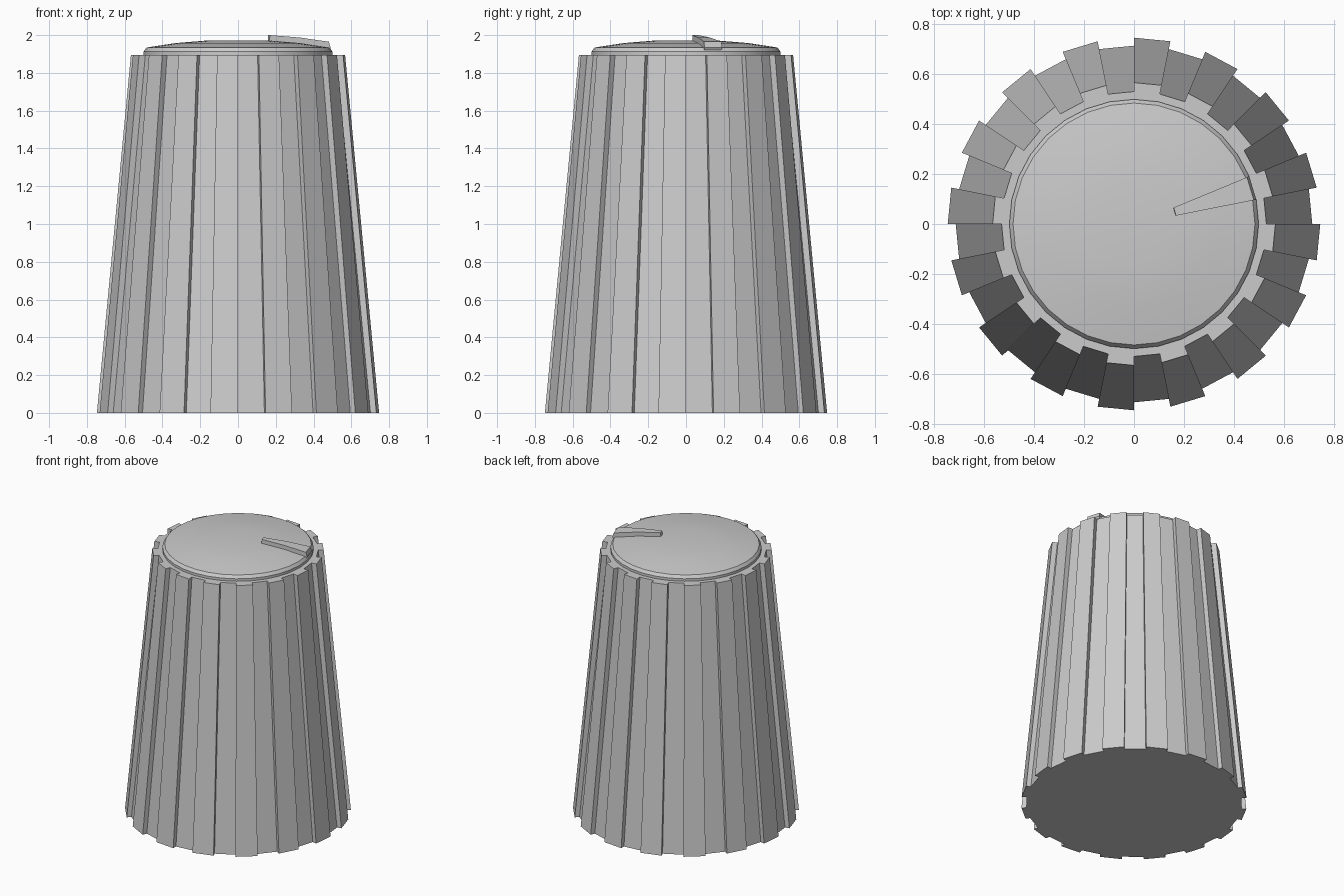
import bpy, bmesh
from math import sin, cos, pi, radians

if "Cube" in bpy.data.objects:
    bpy.data.objects.remove(bpy.data.objects["Cube"])

TEETH = 16
STEP = pi / TEETH          # 11.25 degrees per raised or lowered flat
TOP = 1.895


def finish(name, bm, smooth=False):
    bmesh.ops.recalc_face_normals(bm, faces=bm.faces)
    me = bpy.data.meshes.new(name)
    bm.to_mesh(me)
    bm.free()
    ob = bpy.data.objects.new(name, me)
    bpy.context.collection.objects.link(ob)
    if smooth:
        bpy.context.view_layer.objects.active = ob
        ob.select_set(True)
        bpy.ops.object.shade_smooth_by_angle(angle=radians(20))
        ob.select_set(False)
    return ob


def bridge(bm, lo, hi):
    n = len(lo)
    for i in range(n):
        j = (i + 1) % n
        bm.faces.new((lo[i], lo[j], hi[j], hi[i]))


def ring(bm, pts, z):
    return [bm.verts.new((r * cos(a), r * sin(a), z)) for r, a in pts]


# Tapered grip with alternating raised and lowered flats
def grip_outline(low, high):
    pts = []
    for k in range(2 * TEETH):
        r = low if k % 2 == 0 else high
        pts += [(r, k * STEP), (r, (k + 1) * STEP)]
    return pts


bm = bmesh.new()
bottom = ring(bm, grip_outline(0.715, 0.747), 0)
top = ring(bm, grip_outline(0.531, 0.567), TOP)
bridge(bm, bottom, top)
bm.faces.new(bottom)
bm.faces.new(top)
finish("knob_grip", bm)

# Shallow domed cap
bm = bmesh.new()
profile = [(0.5, TOP - 0.01), (0.5, 1.913), (0.485, 1.934), (0.33, 1.958), (0.17, 1.971)]
loops = [ring(bm, [(r, k * STEP) for k in range(32)], z) for r, z in profile]
for lo, hi in zip(loops, loops[1:]):
    bridge(bm, lo, hi)
bm.faces.new(loops[0])
bm.faces.new(loops[-1])
finish("domed_cap", bm, smooth=True)

# Raised wedge pointer following the dome
bm = bmesh.new()
section = [(0.17, 1.96), (0.493, 1.92), (0.5, 1.934), (0.49, 1.965), (0.335, 1.987), (0.172, 2.0)]
sides = [ring(bm, [(r, a)], z)[0] for a in (STEP, 2 * STEP) for r, z in section]
near, far = sides[:6], sides[6:]
bridge(bm, near, far)
bm.faces.new(near)
bm.faces.new(far)
finish("pointer", bm)
